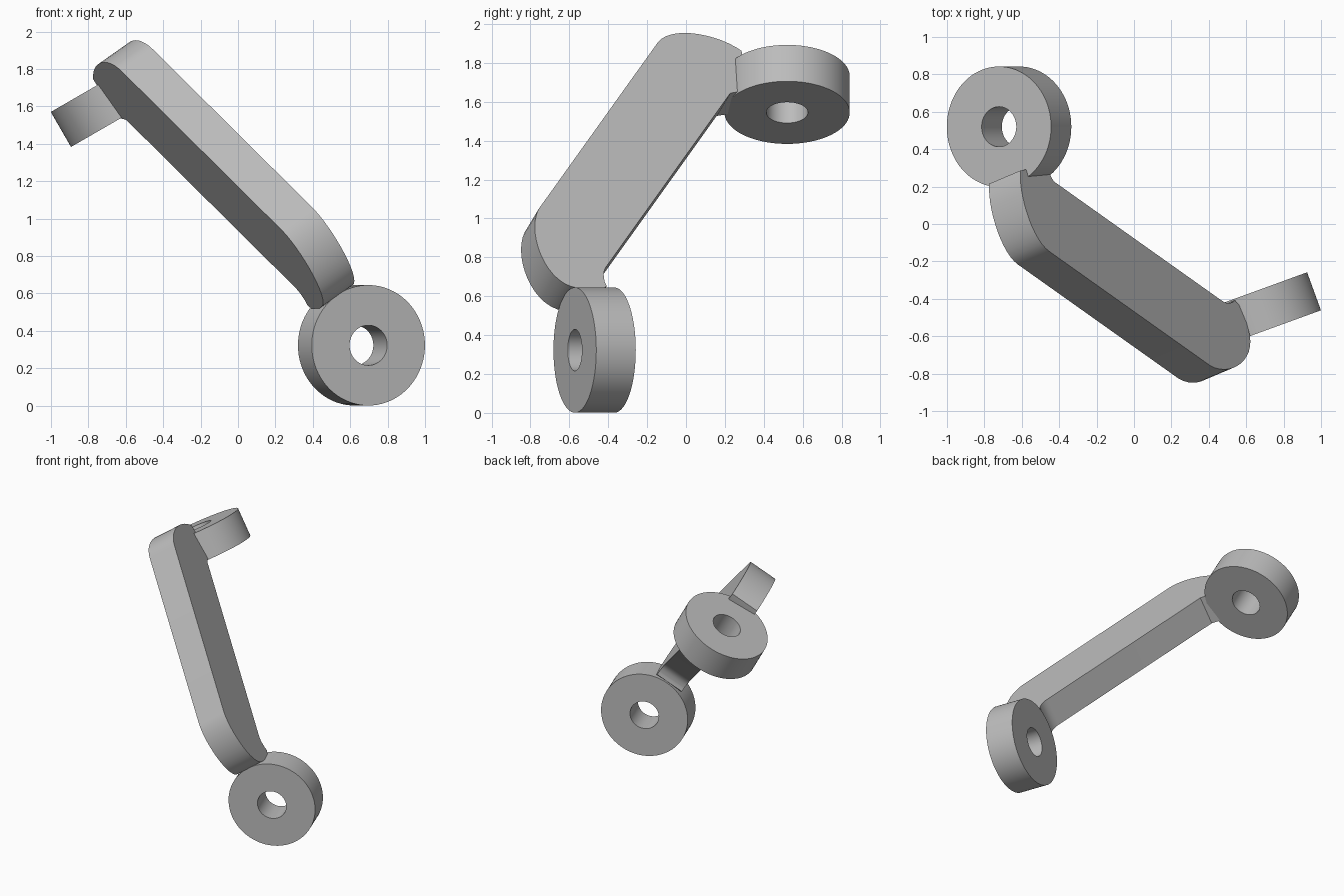
import bpy, bmesh, math
from mathutils import Vector, Matrix
from mathutils.geometry import interpolate_bezier

if "Cube" in bpy.data.objects:
    bpy.data.objects.remove(bpy.data.objects["Cube"])

grey = bpy.data.materials.new("light grey")
grey.use_nodes = True
grey.diffuse_color = (0.5, 0.5, 0.5, 1)
grey.node_tree.nodes["Principled BSDF"].inputs["Base Color"].default_value = grey.diffuse_color

RADIUS, HOLE, HALF = 0.322, 0.107, 0.108


def finish(bm, name):
    """Turn a bmesh into a grey object with smooth curved walls and sharp rims."""
    bmesh.ops.remove_doubles(bm, verts=bm.verts, dist=1e-5)
    bmesh.ops.recalc_face_normals(bm, faces=bm.faces)
    mesh = bpy.data.meshes.new(name)
    bm.to_mesh(mesh)
    bm.free()
    mesh.materials.append(grey)
    ob = bpy.data.objects.new(name, mesh)
    bpy.context.collection.objects.link(ob)
    bpy.ops.object.select_all(action='DESELECT')
    ob.select_set(True)
    bpy.context.view_layer.objects.active = ob
    bpy.ops.object.shade_smooth_by_angle(angle=math.radians(30))
    return ob


def ring(name, centre, axis):
    """Thick washer: a rectangle spun around the axis."""
    bm = bmesh.new()
    section = [(HOLE, -HALF), (RADIUS, -HALF), (RADIUS, HALF), (HOLE, HALF)]
    verts = [bm.verts.new((r, 0, h)) for r, h in section]
    edges = [bm.edges.new((verts[i], verts[(i + 1) % 4])) for i in range(4)]
    bmesh.ops.spin(bm, geom=verts + edges, cent=(0, 0, 0), axis=(0, 0, 1),
                   angle=math.tau, steps=80, use_duplicate=False)
    turn = Vector(axis).to_track_quat('Z', 'Y').to_matrix().to_4x4()
    bm.transform(Matrix.Translation(centre) @ turn)
    return finish(bm, name)


# Two end rings, each tilted its own way
ring("lower_ring", (0.66, -0.47, 0.323), (0.342, -0.94, 0))
ring("upper_ring", (-0.668, 0.52, 1.638), (-0.5, 0, 0.866))


# Flat arm joining the rings, drawn in its own plane
def curve(*points):
    return [p.to_2d() for p in interpolate_bezier(*[Vector((*p, 0)) for p in points], 14)]


outline = curve((-1.685, 0.82), (-1.69, 0.98), (-1.56, 1.196), (-1.42, 1.196))
outline += curve((-0.06, 1.196), (0.1, 1.18), (0.3, 0.98), (0.25, 0.83))
outline += [Vector(p) for p in [(0.22, 0.77), (0.15, 0.69), (0.115, 0.68)]]
outline += curve((0.10, 0.70), (0.07, 0.725), (0.05, 0.74), (0.0, 0.74))
outline += [Vector(p) for p in [(-1.41, 0.74), (-1.46, 0.70), (-1.57, 0.74)]]

along = Vector((0.634, -0.45, -0.629)).normalized()
normal = Vector((0.772, 0.328, 0.545))
normal = (normal - along * normal.dot(along)).normalized()
across = along.cross(normal)

bm = bmesh.new()
face = bm.faces.new([bm.verts.new(along * p.x + across * p.y + normal * (0.53 - HALF))
                     for p in outline])
top = bmesh.ops.extrude_face_region(bm, geom=[face], use_keep_orig=True)
bmesh.ops.translate(bm, vec=normal * 2 * HALF,
                    verts=[v for v in top["geom"] if isinstance(v, bmesh.types.BMVert)])
finish(bm, "connecting_arm")
